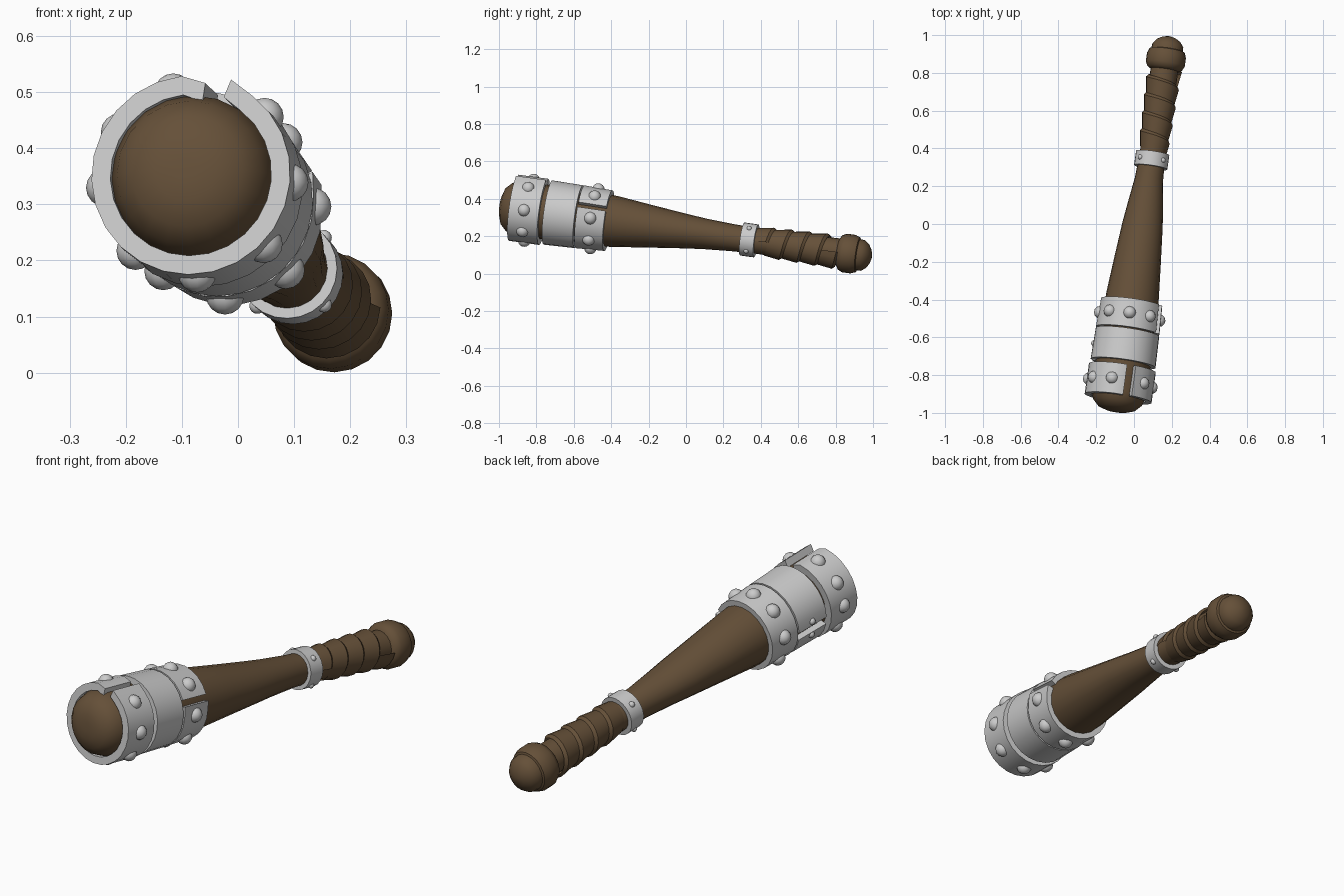
import bpy, bmesh, math
from mathutils import Vector, Matrix

if "Cube" in bpy.data.objects:
    bpy.data.objects.remove(bpy.data.objects["Cube"])

# Club axis: straight, tilted from the raised head (-y) down to the pommel (+y)
D = Vector((0.141, 1, -0.137))
ORIGIN = Vector((0.046, 0, 0.226))
AXIS = D.normalized()
SIDE = (Vector((1, 0, 0)) - AXIS * AXIS.x).normalized()
UP = SIDE.cross(AXIS)
N = 20


def pt(y, ang, rx, rz=None):
    rz = rx if rz is None else rz
    return ORIGIN + D * y + SIDE * rx * math.cos(ang) + UP * rz * math.sin(ang)


wood = bpy.data.materials.new("wood")
wood.diffuse_color = (0.13, 0.08, 0.04, 1)
wood.use_nodes = True
wood.node_tree.nodes["Principled BSDF"].inputs["Base Color"].default_value = wood.diffuse_color


def finish(name, bm, mat=None, angle=40):
    bmesh.ops.recalc_face_normals(bm, faces=bm.faces)
    me = bpy.data.meshes.new(name)
    bm.to_mesh(me)
    bm.free()
    ob = bpy.data.objects.new(name, me)
    bpy.context.collection.objects.link(ob)
    if mat:
        me.materials.append(mat)
    bpy.ops.object.select_all(action='DESELECT')
    ob.select_set(True)
    bpy.context.view_layer.objects.active = ob
    bpy.ops.object.shade_smooth_by_angle(angle=math.radians(angle))
    return ob


def loft(bm, rows, closed_rows=True, closed_sections=False, caps=False):
    """Skin a list of point rows with quads."""
    vs = [[bm.verts.new(p) for p in r] for r in rows]
    n = len(vs[0])
    pairs = list(zip(vs, vs[1:]))
    if closed_sections:
        pairs.append((vs[-1], vs[0]))
    for a, b in pairs:
        for i in range(n if closed_rows else n - 1):
            j = (i + 1) % n
            bm.faces.new((a[i], a[j], b[j], b[i]))
    if caps:
        bm.faces.new(vs[0])
        bm.faces.new(vs[-1])


def turned(name, profile, angle=40):
    bm = bmesh.new()
    rows = [[pt(y, math.tau * i / N, rx, rz) for i in range(N)] for y, rx, rz in profile]
    loft(bm, rows, caps=True)
    return finish(name, bm, wood, angle)


# Wooden body: domed head tapering to the shaft
turned("club_body", [(-.993, .02, .02), (-.99, .055, .055), (-.975, .1, .1), (-.945, .13, .13),
                     (-.9, .146, .146), (-.7, .146, .146), (-.5, .143, .143), (-.38, .14, .137),
                     (-.2, .125, .115), (0, .107, .092), (.1, .094, .082), (.24, .075, .073),
                     (.37, .068, .068), (.83, .074, .074)])

# Pommel: collar ring and rounded end
turned("pommel", [(y, r, r) for y, r in
                  [(.812, .07), (.825, .093), (.847, .104), (.893, .104), (.918, .094), (.922, .085),
                   (.947, .082), (.97, .064), (.986, .037), (.993, .01)]])

# Spiral wrapped grip
bm = bmesh.new()
pitch, turns = .095, 4
rows = []
for k in range(turns):
    for f, lift in ((0, 0), (.85, .01)):
        row = []
        for i in range(N + 1):
            y = .355 + pitch * (k + f + i / N)
            row.append(pt(y, math.tau * i / N, .07 + .014 * (y - .37) / .46 + lift))
        rows.append(row)
rows.append([pt(.355 + pitch * (turns + i / N), math.tau * i / N, .08) for i in range(N + 1)])
loft(bm, rows, closed_rows=False)
bmesh.ops.remove_doubles(bm, verts=bm.verts, dist=.0005)
finish("grip_wrap", bm, wood, 30)


def band(name, y, width, r_in, r_out, gap=None, half_gap=0, lift=0, dip=0, taper=0):
    """Metal strap; gap is the angle of the split, its ends may lift or dip."""
    bm = bmesh.new()
    n = 24
    start = 0 if gap is None else gap + half_gap
    sweep = 360 if gap is None else 360 - 2 * half_gap
    rows = []
    for i in range(n if gap is None else n + 1):
        a = math.radians(start + sweep * i / n)
        o = -dip if i == 0 else lift if i == n else 0
        rows.append([pt(y + s * width / 2, a, r + o - s * taper)
                     for s, r in ((-1, r_in), (-1, r_out), (1, r_out), (1, r_in))])
    loft(bm, rows, closed_sections=gap is None, caps=gap is not None)
    finish(name, bm)


def rivets(name, y, radius, size, angles):
    bm = bmesh.new()
    for a in angles:
        bmesh.ops.create_uvsphere(bm, u_segments=12, v_segments=8, radius=size,
                                  matrix=Matrix.Translation(pt(y, math.radians(a), radius)))
    finish(name, bm, angle=60)


# Head bands, each split at a different angle
band("front_band", -.842, .16, .145, .179, 74, 7, lift=.006, dip=.012)
rivets("front_band_rivets", -.842, .166, .034, (105, 147, 183, 228, 270, 316, 358, 43))
band("middle_band", -.655, .165, .142, .172, 190, 6, taper=.002)
rivets("middle_band_rivets", -.655, .167, .016, (178, 202))
band("rear_band", -.49, .15, .137, .167, 22, 5, lift=.006, taper=.003)
rivets("rear_band_rivets", -.49, .157, .034, (0, 48, 90, 132, 177, 225, 270, 314))

# Small ring where the grip begins
band("grip_ring", .338, .075, .066, .089)
rivets("grip_ring_rivets", .338, .085, .014, (45, 135, 225, 315))
